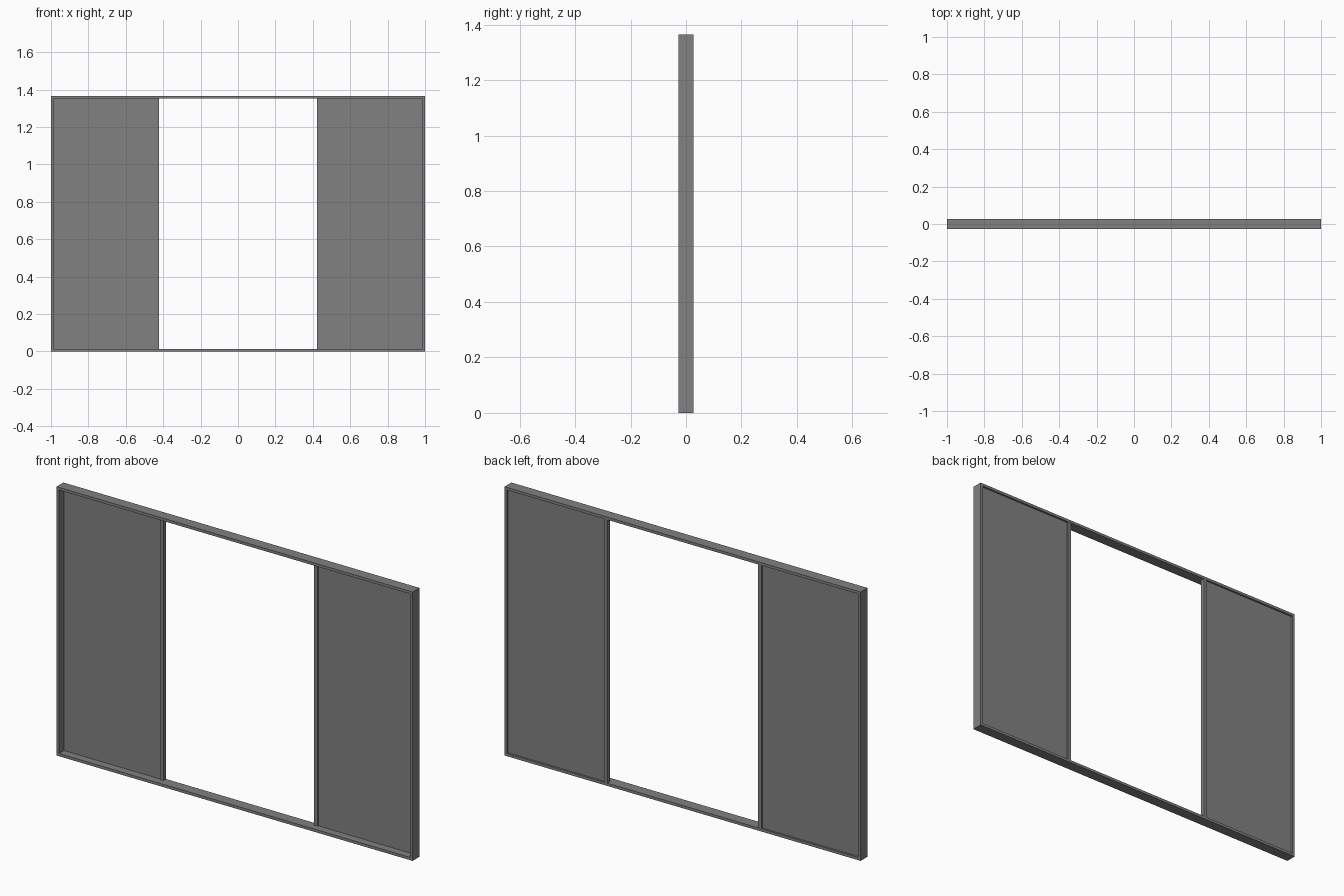
import bpy

cube = bpy.data.objects.get("Cube")
if cube:
    bpy.data.objects.remove(cube, do_unlink=True)

# Single grey finish
GREY = (0.22, 0.22, 0.22, 1.0)
grey = bpy.data.materials.new("mid_grey")
grey.use_nodes = True
grey.diffuse_color = GREY
grey.node_tree.nodes["Principled BSDF"].inputs["Base Color"].default_value = GREY

HALF_W, HEIGHT, HALF_D = 1.0, 1.365, 0.0275
RIM = 0.014          # outer frame thickness
OPENING = 0.4225     # half width of the central opening
STILE = 0.02         # width of the post beside the opening


def box(name, x, y, z):
    """Box spanning the given (low, high) ranges."""
    bpy.ops.mesh.primitive_cube_add(size=1)
    ob = bpy.context.object
    ob.name = name
    ob.location = [(a + b) / 2 for a, b in (x, y, z)]
    ob.scale = [b - a for a, b in (x, y, z)]
    bpy.ops.object.transform_apply(location=True, rotation=False, scale=True)
    ob.data.materials.append(grey)
    return ob


def mirrored(name, x, y, z):
    """A left box and its mirror image on the right."""
    box("left_" + name, x, y, z)
    box("right_" + name, (-x[1], -x[0]), y, z)


# Outer frame
depth = (-HALF_D, HALF_D)
inside = (RIM, HEIGHT - RIM)
box("bottom_rail", (-HALF_W, HALF_W), depth, (0, RIM))
box("top_rail", (-HALF_W, HALF_W), depth, (HEIGHT - RIM, HEIGHT))
mirrored("side_jamb", (HALF_W - RIM, HALF_W), depth, inside)

# Posts beside the opening and the thin panels held between post and jamb
mirrored("opening_post", (OPENING, OPENING + STILE), (0.006, HALF_D - 0.001), inside)
mirrored("panel", (OPENING + STILE, HALF_W - RIM), (0.012, 0.018), inside)
